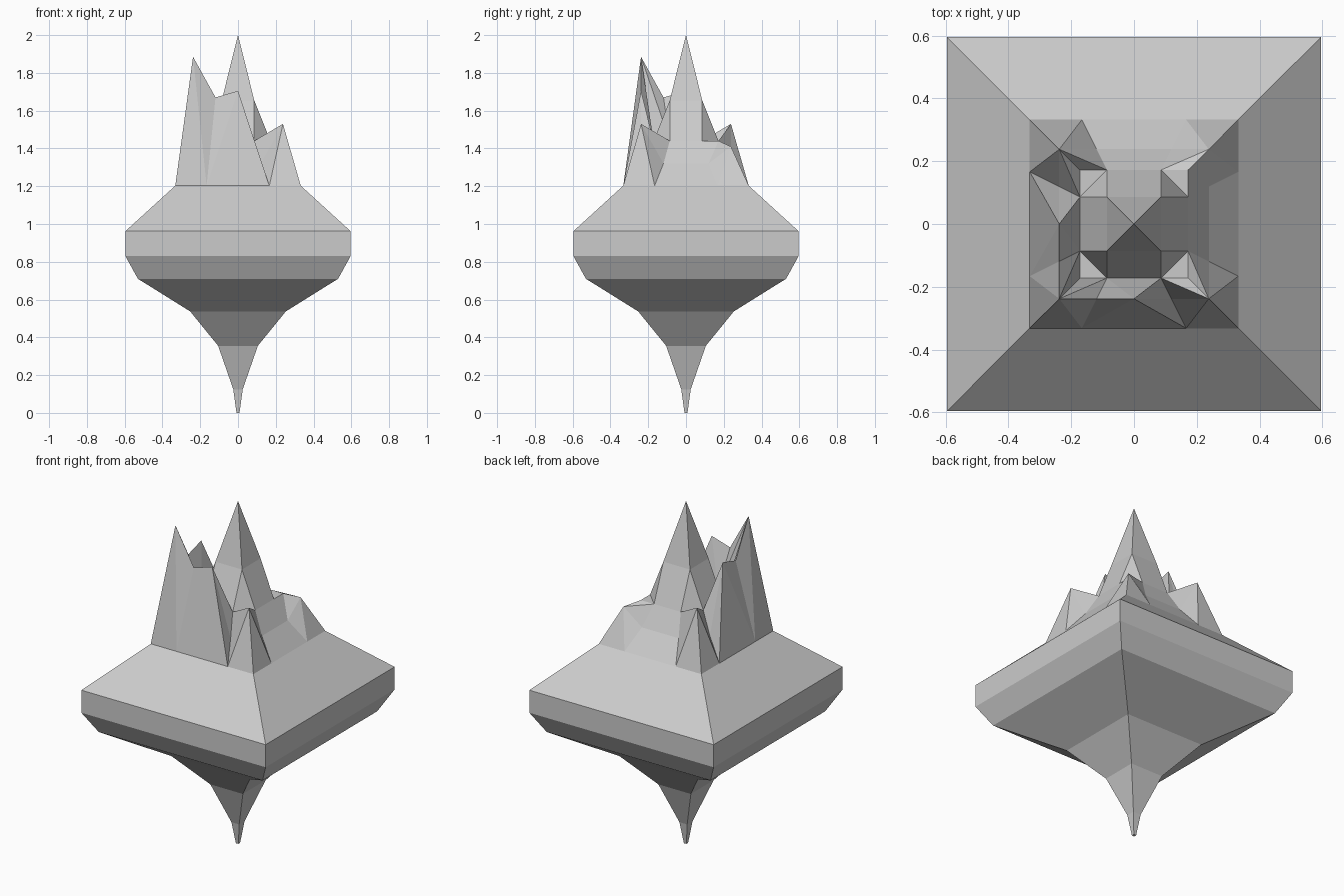
import bpy, bmesh

if "Cube" in bpy.data.objects:
    bpy.data.objects.remove(bpy.data.objects["Cube"])


def finish(bm, name):
    bmesh.ops.remove_doubles(bm, verts=bm.verts, dist=0.0005)
    bmesh.ops.recalc_face_normals(bm, faces=bm.faces)
    mesh = bpy.data.meshes.new(name)
    bm.to_mesh(mesh)
    bm.free()
    obj = bpy.data.objects.new(name, mesh)
    bpy.context.collection.objects.link(obj)


def ring(bm, half, heights):
    """Square ring with evenly spaced points, anticlockwise from front left."""
    n = len(heights) // 4
    verts = []
    for i, z in enumerate(heights):
        side, k = divmod(i, n)
        x, y = half * (2 * k / n - 1), -half
        for _ in range(side):
            x, y = -y, x
        verts.append(bm.verts.new((x, y, z)))
    return verts


def split_quad(bm, a, b, c, d):
    """Two triangles sharing the edge a-c."""
    bm.faces.new((a, b, c))
    bm.faces.new((a, c, d))


# Floating rock: square sections from the bottom tip up to the foot of the mountain
profile = [(0.008, 0), (0.025, 0.125), (0.105, 0.355), (0.253, 0.537),
           (0.53, 0.71), (0.596, 0.83), (0.596, 0.962), (0.332, 1.203)]
bm = bmesh.new()
rings = [ring(bm, h, [z] * 4) for h, z in profile]
bm.faces.new(rings[0])
for lo, hi in zip(rings, rings[1:]):
    for i in range(4):
        j = (i + 1) % 4
        bm.faces.new((lo[i], lo[j], hi[j], hi[i]))
finish(bm, "floating_rock")

# Mountain flanks: foot, jagged crest, inner valley
front = [1.885, 1.67, 1.705, 1.32]
right = [1.53, 1.32, 1.32, 1.32]
crest = front + right + [1.41] + right[:0:-1] + [1.53] + front[:0:-1]
bm = bmesh.new()
rings = [ring(bm, 0.332, [1.203] * 16), ring(bm, 0.238, crest),
         ring(bm, 0.172, [1.44] * 16)]
for lo, hi in zip(rings, rings[1:]):
    for i in range(16):
        j = (i + 1) % 16
        quad = [lo[i], lo[j], hi[j], hi[i]]
        top = max(range(4), key=lambda k: quad[k].co.z)
        split_quad(bm, *(quad[top:] + quad[:top]))

# Central peak: a 4 x 4 lattice rising ring by ring
level = [2.0, 1.655, 1.44]
grid = [[bm.verts.new((0.086 * i, 0.086 * j, level[max(abs(i), abs(j))]))
         for j in range(-2, 3)] for i in range(-2, 3)]
for i in range(4):
    for j in range(4):
        a, b, c, d = grid[i][j], grid[i + 1][j], grid[i + 1][j + 1], grid[i][j + 1]
        inner = i in (1, 2) and j in (1, 2)
        corner = i in (0, 3) and j in (0, 3)
        if not inner and not corner:
            bm.faces.new((a, b, c, d))
        elif ((i < 2) == (j < 2)) == inner:
            split_quad(bm, a, b, c, d)
        else:
            split_quad(bm, b, c, d, a)
finish(bm, "mountain")
